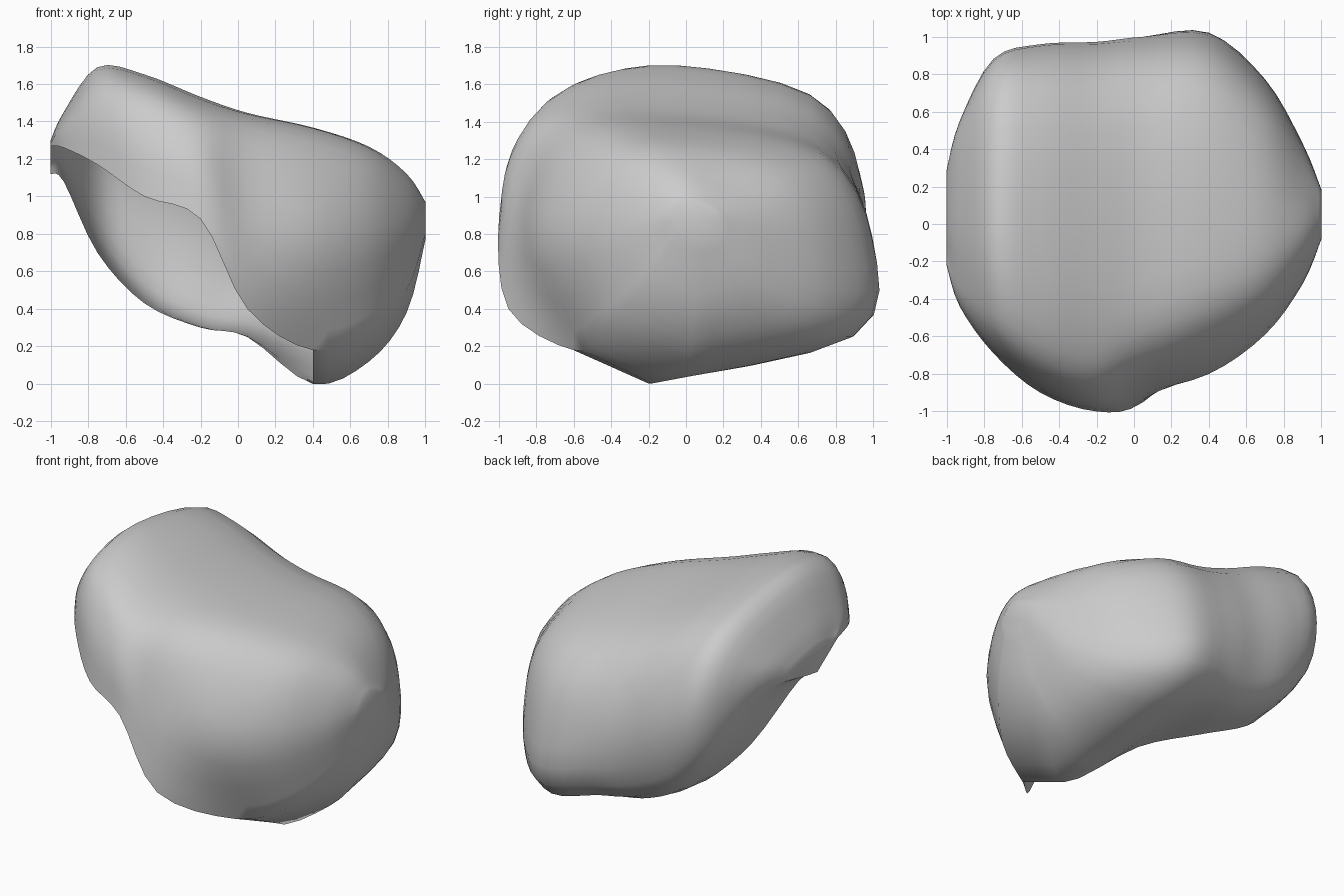
import bpy, bmesh, math
from mathutils import Vector

if "Cube" in bpy.data.objects:
    bpy.data.objects.remove(bpy.data.objects["Cube"], do_unlink=True)

STEPS = 4
HOLLOW_END = .35


def make_material(name, color):
    mat = bpy.data.materials.new(name)
    mat.use_nodes = True
    mat.diffuse_color = color
    mat.node_tree.nodes["Principled BSDF"].inputs["Base Color"].default_value = color
    return mat


def mix(a, b, t):
    return a + (b - a) * t


def section(x, front, back, top, front_lip, back_lip, rim_y, rim_z):
    """Profile at x from the front lip, over the top, down the back to the rim below."""
    drop = min(.15, (top - rim_z) / 5)
    hollow = x < HOLLOW_END
    outline = [
        (mix(front, back, 0 if hollow else .11), front_lip),
        (mix(front, back, .03 if hollow else 0), mix(front_lip, top, .5)),
        (mix(front, back, .14), top - drop / 2),
        (mix(front, back, .42), top),
        (mix(front, back, .85), top - drop),
        (back, mix(back_lip, top, .45)),
        (mix(front, back, .95), back_lip),
        (rim_y, rim_z),
    ]
    return [Vector((x, y, z)) for y, z in outline]


def spline(a, b, c, d, t):
    """Smooth interpolation from b to c."""
    bend = 2 * a - 5 * b + 4 * c - d
    twist = 3 * (b - c) - a + d
    return b + (c - a) * t / 2 + bend * t ** 2 / 2 + twist * t ** 3 / 2


def refine(points):
    """Insert smooth intermediate points between the given ones."""
    padded = [points[0], *points, points[-1]]
    result = []
    for four in zip(padded, padded[1:], padded[2:], padded[3:]):
        result += [spline(*four, step / STEPS) for step in range(STEPS)]
    return result + [points[-1]]


# Sections from the thin raised end to the heavy rounded end
sections = [
    section(-1, -.22, .28, 1.3, 1.27, 1.17, 0, 1.12),
    section(-.93, -.44, .54, 1.45, 1.26, 1.14, .1, 1.08),
    section(-.75, -.69, .87, 1.69, 1.17, .8, .35, .7),
    section(-.5, -.9, .95, 1.65, 1, .53, .5, .43),
    section(-.2, -1, .96, 1.53, .88, .38, .4, .3),
    section(.05, -.95, .98, 1.44, .4, .33, .1, .25),
    section(.4, -.8, .98, 1.36, .18, .25, -.2, 0),
    section(.7, -.59, .75, 1.26, .28, .3, 0, .12),
    section(.9, -.32, .42, 1.12, .5, .5, .04, .38),
    section(1, -.08, .18, .97, .8, .8, .05, .77),
]

# Loft the boulder, leaving the underside of the raised end open and hollow
rails = [refine(rail) for rail in zip(*sections)]
loops = [refine(loop) for loop in zip(*rails)]
bm = bmesh.new()
grid = [[bm.verts.new(point) for point in loop] for loop in loops]
for a, b in zip(grid, grid[1:]):
    first = 1 if a[0].co.x < HOLLOW_END else 0
    for j in range(first, len(a)):
        bm.faces.new((a[j - 1], a[j], b[j], b[j - 1]))
bm.faces.new(grid[0])
bm.faces.new(grid[-1])

bmesh.ops.recalc_face_normals(bm, faces=bm.faces)
mesh = bpy.data.meshes.new("boulder")
bm.to_mesh(mesh)
bm.free()
boulder = bpy.data.objects.new("boulder", mesh)
bpy.context.collection.objects.link(boulder)
mesh.materials.append(make_material("stone grey", (.6, .6, .6, 1)))

# Smooth shading with sharp edges kept
bpy.context.view_layer.objects.active = boulder
boulder.select_set(True)
bpy.ops.object.shade_smooth_by_angle(angle=math.radians(40))
